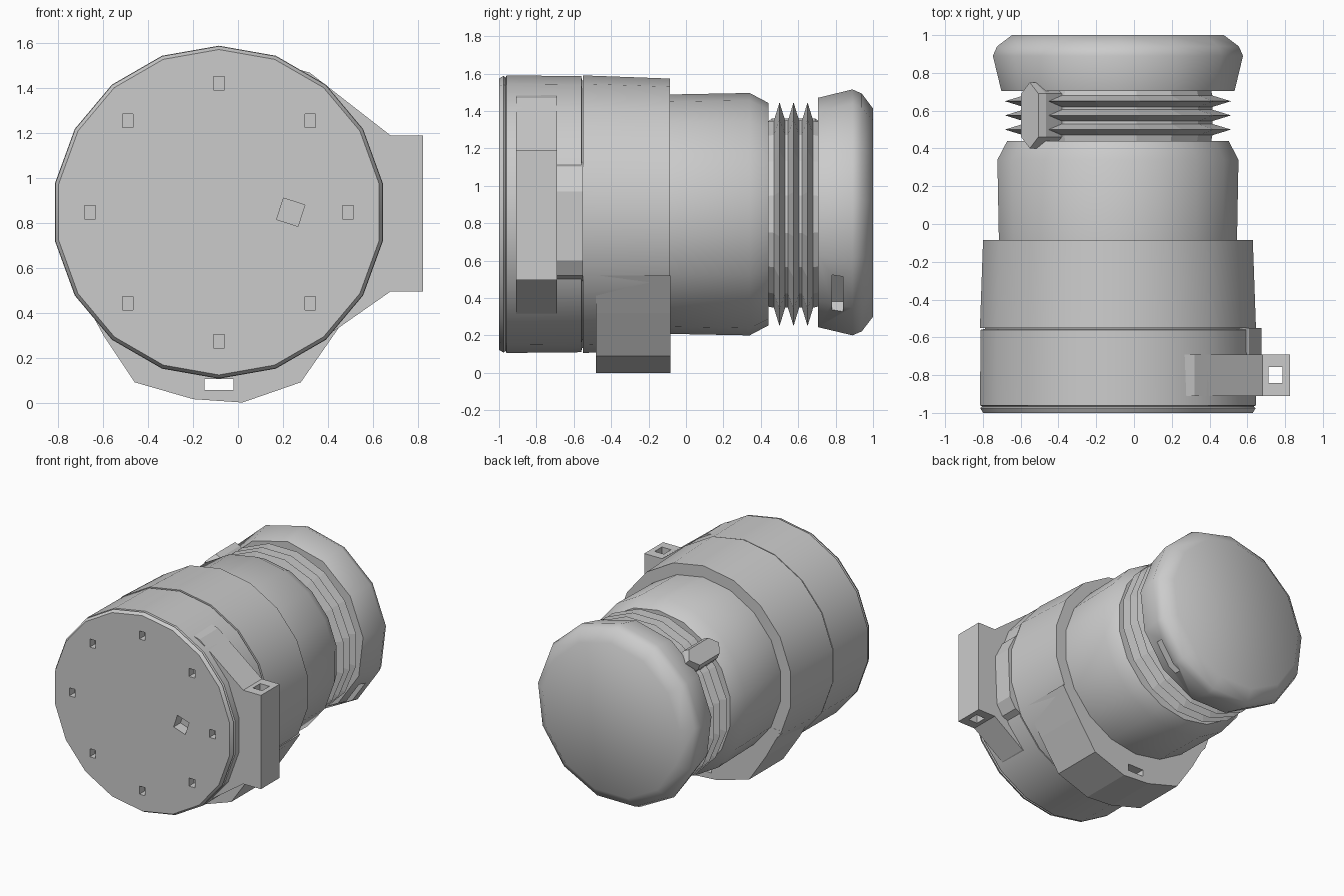
import bpy, bmesh, math
from mathutils import Matrix, Vector

CX, CZ = -0.085, 0.848      # axis of the round body, running along y

cube = bpy.data.objects.get("Cube")
if cube:
    bpy.data.objects.remove(cube, do_unlink=True)

grey = bpy.data.materials.new("plain grey")
grey.use_nodes = True
colour = (0.6, 0.6, 0.6, 1)
grey.diffuse_color = colour
grey.node_tree.nodes["Principled BSDF"].inputs["Base Color"].default_value = colour


def finish(name, bm, smooth=0):
    bmesh.ops.recalc_face_normals(bm, faces=bm.faces)
    mesh = bpy.data.meshes.new(name)
    bm.to_mesh(mesh)
    bm.free()
    mesh.materials.append(grey)
    obj = bpy.data.objects.new(name, mesh)
    bpy.context.collection.objects.link(obj)
    if smooth:
        select(obj)
        bpy.ops.object.shade_smooth_by_angle(angle=math.radians(smooth))
    return obj


def select(obj):
    bpy.ops.object.select_all(action='DESELECT')
    obj.select_set(True)
    bpy.context.view_layer.objects.active = obj


def lathe(name, profile, sides, turn=0.0, smooth=30):
    """Closed solid from (y, radius) rings around the body axis."""
    bm = bmesh.new()
    rings = []
    for y, r in profile:
        ring = []
        for i in range(sides):
            a = 2 * math.pi * (i + turn) / sides
            ring.append(bm.verts.new((CX + r * math.cos(a), y, CZ + r * math.sin(a))))
        rings.append(ring)
    for a, b in zip(rings, rings[1:]):
        for i in range(sides):
            j = (i + 1) % sides
            bm.faces.new((a[i], a[j], b[j], b[i]))
    bm.faces.new(rings[0])
    bm.faces.new(rings[-1])
    return finish(name, bm, smooth)


def prism(name, outline, y0, y1):
    """Outline in x, z extruded along y."""
    bm = bmesh.new()
    face = bm.faces.new([bm.verts.new((x, y0, z)) for x, z in outline])
    out = bmesh.ops.extrude_face_region(bm, geom=[face])
    verts = [v for v in out["geom"] if isinstance(v, bmesh.types.BMVert)]
    bmesh.ops.translate(bm, verts=verts, vec=(0, y1 - y0, 0))
    return finish(name, bm)


def box(name, centre, size, roll=0.0):
    """Box turned about the y direction by roll degrees."""
    bm = bmesh.new()
    m = (Matrix.Translation(centre) @ Matrix.Rotation(math.radians(-roll), 4, 'Y')
         @ Matrix.Diagonal((*size, 1)))
    bmesh.ops.create_cube(bm, size=1, matrix=m)
    return finish(name, bm)


def cut(obj, cutters):
    for c in cutters:
        c.hide_render = True
        mod = obj.modifiers.new("cut", 'BOOLEAN')
        mod.operation, mod.solver, mod.object = 'DIFFERENCE', 'EXACT', c
        select(obj)
        bpy.ops.object.modifier_apply(modifier=mod.name)
        bpy.data.objects.remove(c, do_unlink=True)


def around(radius, degrees, y):
    a = math.radians(degrees)
    return Vector((CX + radius * math.cos(a), y, CZ + radius * math.sin(a)))


# Front drum with a thin face plate, bolt holes and one larger socket
drum = lathe("front_drum", [(-1, 0.725), (-0.975, 0.74), (-0.965, 0.73), (-0.96, 0.742),
                            (-0.56, 0.738), (-0.555, 0.715), (-0.54, 0.715)], 18, 0.5)
holes = [box("bolt_cutter", around(0.575, 45 * i, -1), (0.048, 0.12, 0.06)) for i in range(8)]
holes.append(box("socket_cutter", (0.235, -1, CZ), (0.1, 0.16, 0.1), -18))
cut(drum, holes)

# Middle drum and stepped barrel
lathe("middle_drum", [(-0.55, 0.742), (-0.085, 0.725)], 18, 0.5)
lathe("barrel", [(-0.1, 0.64), (-0.085, 0.64), (0.34, 0.648), (0.44, 0.595)], 18, 0.5)

# Threaded neck with sharp ridges
neck = [(0.42, 0.5)]
for y in (0.5, 0.575, 0.65):
    neck += [(y - 0.03, 0.51), (y, 0.61), (y + 0.03, 0.51)]
neck.append((0.72, 0.5))
lathe("threaded_neck", neck, 16, 0.5, smooth=0)

# End cap with a pocket in its lower side
cap = lathe("end_cap", [(0.705, 0.622), (0.89, 0.667), (0.94, 0.645), (1.0, 0.565)], 13, 0.25, 40)
cut(cap, [box("pocket_cutter", around(0.63, -43, 0.81), (0.16, 0.06, 0.25), -43)])

# Latch bar bridging the thread, narrowed at both ends
bm = bmesh.new()
plan = [(-0.08, 0.46), (0, 0.4), (0.08, 0.46), (0.08, 0.69), (0, 0.75), (-0.08, 0.69)]
radial, side = around(1, 135, 0) - Vector((CX, 0, CZ)), Vector((0.707, 0, 0.707))
layers = []
for height, scale in ((0.5, 1), (0.62, 1), (0.66, 0.8)):
    layers.append([bm.verts.new(around(0, 0, y) + radial * height + side * t * scale)
                   for t, y in plan])
for low, high in zip(layers, layers[1:]):
    for i in range(6):
        j = (i + 1) % 6
        bm.faces.new((low[i], low[j], high[j], high[i]))
bm.faces.new(layers[0])
bm.faces.new(layers[-1])
finish("latch_bar", bm)

# Side lug with sloping shoulders and a vertical pin hole
lug = prism("side_lug", [(0.25, 1.49), (0.32, 1.47), (0.68, 1.19), (0.825, 1.19), (0.825, 0.495),
                         (0.68, 0.495), (0.43, 0.32), (0.25, 0.25)], -0.91, -0.69)
cut(lug, [box("pin_cutter", (0.75, -0.8, 0.845), (0.075, 0.085, 1.0))])
prism("side_lug_web", [(0.3, 1.3), (0.61, 1.1), (0.675, 0.97), (0.66, 0.6), (0.61, 0.52),
                       (0.3, 0.4)], -0.69, -0.55)

# Lower foot under the middle drum, with a slot through it
foot = prism("lower_foot", [(-0.72, 0.52), (-0.6, 0.3), (-0.46, 0.09), (-0.2, 0.015), (0.02, 0),
                            (0.28, 0.09), (0.44, 0.32), (0.57, 0.52)], -0.48, -0.084)
cut(foot, [box("slot_cutter", (-0.085, -0.28, 0.08), (0.13, 0.6, 0.05))])
